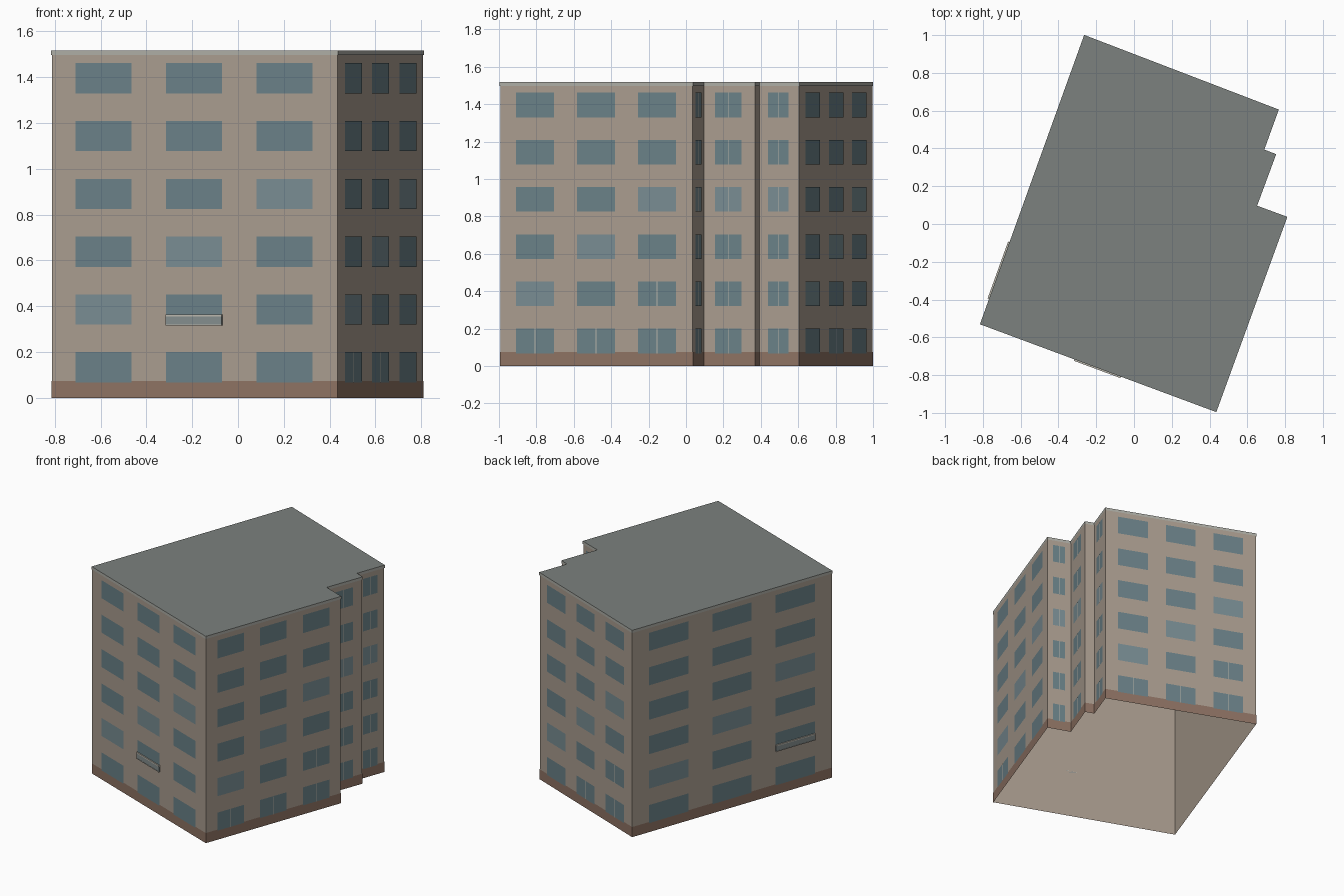
import bpy, bmesh
from mathutils import Vector

if "Cube" in bpy.data.objects:
    bpy.data.objects.remove(bpy.data.objects["Cube"])

HEIGHT = 1.517
# Footprint, counter-clockwise from the front-left corner
PLAN = [Vector(p) for p in [(-0.812, -0.529), (0.434, -0.992), (0.808, 0.036), (0.648, 0.095),
                            (0.749, 0.368), (0.686, 0.392), (0.763, 0.604), (-0.262, 0.997)]]
N = len(PLAN)


def material(name, color):
    m = bpy.data.materials.new(name)
    m.diffuse_color = (*color, 1)
    m.use_nodes = True
    m.node_tree.nodes["Principled BSDF"].inputs["Base Color"].default_value = m.diffuse_color
    return m


WALL = material("wall_render", (0.40, 0.335, 0.275))
ROOF = material("roof_grey", (0.20, 0.22, 0.21))
GLASS = material("window_glass", (0.145, 0.22, 0.245))
PALE = material("pale_glass", (0.19, 0.265, 0.29))
BASE = material("plinth_brown", (0.27, 0.17, 0.125))
TRIM = material("cornice_grey", (0.42, 0.42, 0.38))
FRAME = material("frame_cream", (0.50, 0.48, 0.42))
PANEL = material("balcony_panel", (0.23, 0.27, 0.27))


def finish(name, bm, mat):
    me = bpy.data.meshes.new(name)
    bm.to_mesh(me)
    bm.free()
    me.materials.append(mat)
    bpy.context.collection.objects.link(bpy.data.objects.new(name, me))


def normal(i):
    d = (PLAN[(i + 1) % N] - PLAN[i]).normalized()
    return Vector((d.y, -d.x))


def outline(off):
    """Footprint pushed outwards with mitred corners."""
    out = []
    for i in range(N):
        a, b = normal(i - 1), normal(i)
        out.append(PLAN[i] + (a + b) * off / (1 + a.dot(b)))
    return out


def ribbon(name, z0, z1, off, mat):
    """Open band that follows the footprint."""
    bm = bmesh.new()
    pts = outline(off)
    low = [bm.verts.new((p.x, p.y, z0)) for p in pts]
    top = [bm.verts.new((p.x, p.y, z1)) for p in pts]
    for i in range(N):
        j = (i + 1) % N
        bm.faces.new((low[i], low[j], top[j], top[i]))
    finish(name, bm, mat)


def point(wall, t, off, z):
    p = PLAN[wall].lerp(PLAN[(wall + 1) % N], t) + normal(wall) * off
    return (p.x, p.y, z)


def pane(bm, wall, t0, t1, z0, z1, off):
    """Rectangle lying on a wall, placed by fractions of its length."""
    bm.faces.new([bm.verts.new(point(wall, t, off, z))
                  for t, z in ((t0, z0), (t1, z0), (t1, z1), (t0, z1))])


def slab(bm, wall, t0, t1, z0, z1, depth):
    """Box standing out from a wall."""
    vs = [bm.verts.new(point(wall, t, o, z))
          for z in (z0, z1) for t, o in ((t0, 0), (t0, depth), (t1, depth), (t1, 0))]
    for f in ((3, 2, 1, 0), (4, 5, 6, 7), (0, 1, 5, 4), (1, 2, 6, 5), (2, 3, 7, 6), (3, 0, 4, 7)):
        bm.faces.new([vs[k] for k in f])
    bmesh.ops.recalc_face_normals(bm, faces=bm.faces)


# Shell: open-bottomed walls, plinth, cornice and flat roof
ribbon("walls", 0, HEIGHT, 0, WALL)
ribbon("plinth", 0, 0.074, 0.0015, BASE)
ribbon("cornice", 1.497, HEIGHT, 0.003, TRIM)
bm = bmesh.new()
bm.faces.new([bm.verts.new((p.x, p.y, HEIGHT)) for p in outline(0.003)])
finish("roof", bm, ROOF)

# Windows: three columns on wide walls, one on narrow walls, none on the tiny return
wide = [(0.083, 0.28), (0.4, 0.597), (0.717, 0.914)]
narrow = [(0.22, 0.745)]
columns = {0: wide, 1: wide, 2: narrow, 3: narrow, 5: narrow, 6: wide, 7: wide}
balcony = {0: 1, 7: 2}
glass, pale, frames, panels, rails = [bmesh.new() for _ in range(5)]
for wall, cols in columns.items():
    length = (PLAN[(wall + 1) % N] - PLAN[wall]).length
    for c, (t0, t1) in enumerate(cols):
        for row in range(6):
            z0 = 0.067 + 0.2525 * row
            z1 = z0 + 0.132
            is_pale = row == (3 if cols is narrow else c + 1)
            pane(pale if is_pale else glass, wall, t0, t1, z0, z1, 0.003)
            # Mullions
            has_bar = cols is narrow or (wall in (1, 6) and (row == 0 or (row == 1 and c == 2)))
            if has_bar:
                mid, w = (t0 + t1) / 2, 0.002 / length
                pane(frames, wall, mid - w, mid + w, z0, z1, 0.004)
            # Shallow balcony on the first floor of the two plain walls
            if balcony.get(wall) == c and row == 1:
                slab(panels, wall, t0, t1, z0, z0 + 0.036, 0.009)
                slab(rails, wall, t0, t1, z0 + 0.036, z0 + 0.045, 0.011)
                slab(rails, wall, t0, t1, z0 - 0.004, z0, 0.011)
finish("windows", glass, GLASS)
finish("pale_windows", pale, PALE)
finish("mullions", frames, FRAME)
finish("balcony_panels", panels, PANEL)
finish("balcony_rails", rails, FRAME)
